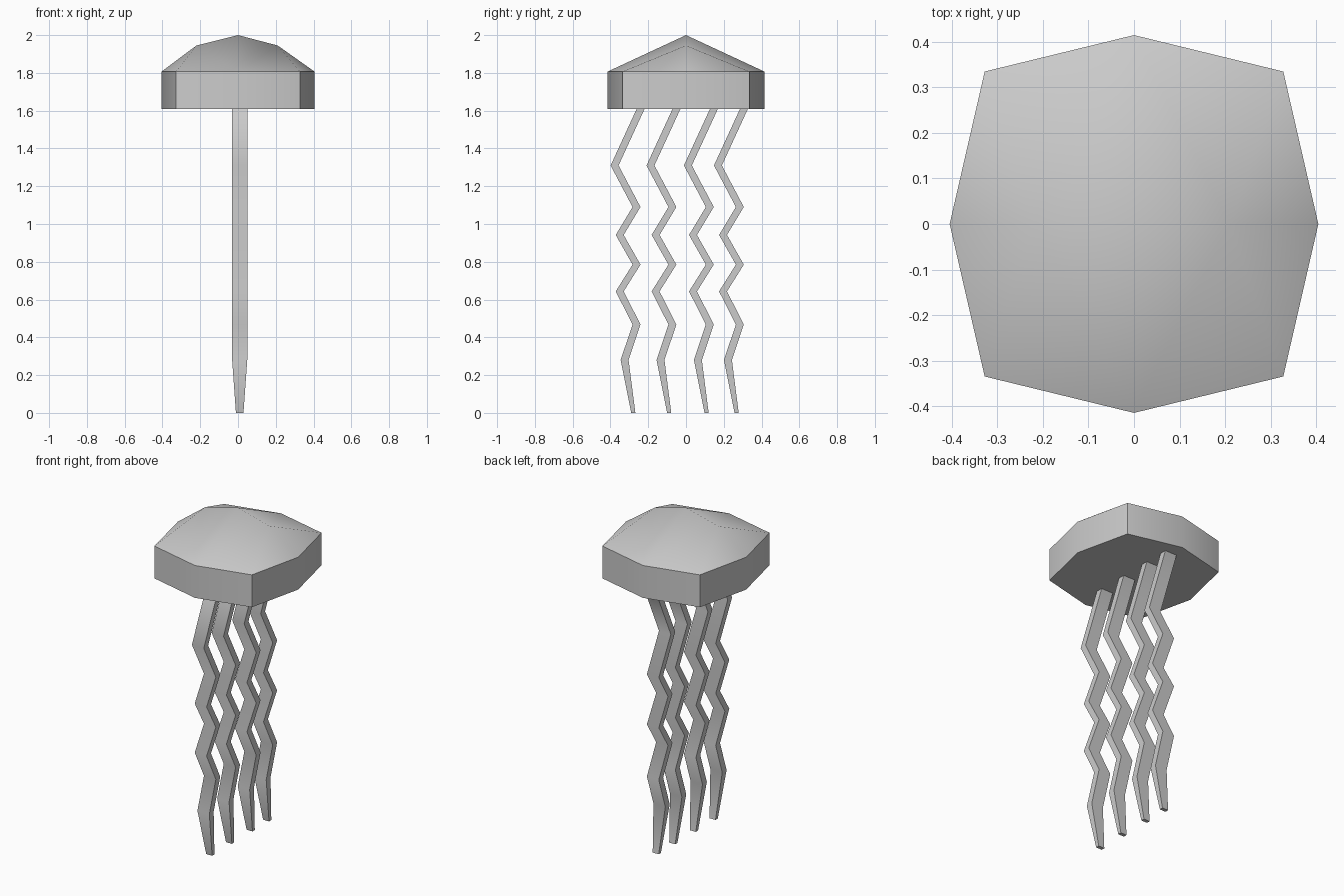
import bpy, bmesh, math

if "Cube" in bpy.data.objects:
    bpy.data.objects.remove(bpy.data.objects["Cube"])


def make_object(name, bm):
    bmesh.ops.recalc_face_normals(bm, faces=bm.faces[:])
    for face in bm.faces:
        face.smooth = True
    mesh = bpy.data.meshes.new(name)
    bm.to_mesh(mesh)
    bm.free()
    obj = bpy.data.objects.new(name, mesh)
    bpy.context.collection.objects.link(obj)


# Bell: octagonal band topped by a low smooth dome with a short ridge along x
def build_bell():
    rim = [(0.405, 0), (0.328, 0.335), (0, 0.415), (-0.328, 0.335),
           (-0.405, 0), (-0.328, -0.335), (0, -0.415), (0.328, -0.335)]
    bm = bmesh.new()
    low = [bm.verts.new((x, y, 1.61)) for x, y in rim]
    high = [bm.verts.new((x, y, 1.807)) for x, y in rim]
    apex = bm.verts.new((0, 0, 2.0))
    ridge = {0: bm.verts.new((0.21, 0, 1.945)), 4: bm.verts.new((-0.22, 0, 1.945))}
    bm.faces.new(low)
    for i in range(8):
        j = (i + 1) % 8
        bm.faces.new((low[i], low[j], high[j], high[i]))
    for corner in (1, 3, 5, 7):
        side = 0 if corner in (1, 7) else 4
        end = 2 if corner in (1, 3) else 6
        bm.faces.new((high[end], apex, ridge[side]))
        bm.faces.new((high[corner], high[end], ridge[side]))
        bm.faces.new((high[corner], ridge[side], high[side]))
    # Sharp rims and band corners; everything else stays smooth
    for loop in (low, high):
        for i in range(8):
            bm.edges.get((loop[i], loop[(i + 1) % 8])).smooth = False
    for i in (1, 3, 5, 7):
        bm.edges.get((low[i], high[i])).smooth = False
    make_object("bell", bm)


# Tentacle path as (y, z), from the bell down to the tip
PATH = [(-0.24, 1.61), (-0.378, 1.31), (-0.262, 1.09), (-0.351, 0.942),
        (-0.262, 0.785), (-0.351, 0.643), (-0.262, 0.468), (-0.325, 0.28),
        (-0.279, 0.0)]


# Tentacle: rectangular section carried down the zigzag, narrowing at the tip
def build_tentacle(name, offset):
    bm = bmesh.new()
    rings = []
    for i, (y, z) in enumerate(PATH):
        hx, hy = (0.02, 0.011) if i == len(PATH) - 1 else (0.04, 0.021)
        rings.append([bm.verts.new((0.009 + sx * hx, y + offset + sy * hy, z))
                      for sx, sy in ((-1, -1), (1, -1), (1, 1), (-1, 1))])
    for a, b in zip(rings, rings[1:]):
        for k in range(4):
            m = (k + 1) % 4
            bm.faces.new((a[k], a[m], b[m], b[k]))
            bm.edges.get((a[k], b[k])).smooth = False
    for ring in (rings[0], rings[-1]):
        for edge in bm.faces.new(ring).edges:
            edge.smooth = False
    make_object(name, bm)


build_bell()
for n, offset in enumerate((0, 0.19, 0.388, 0.547), 1):
    build_tentacle(f"tentacle_{n}", offset)
